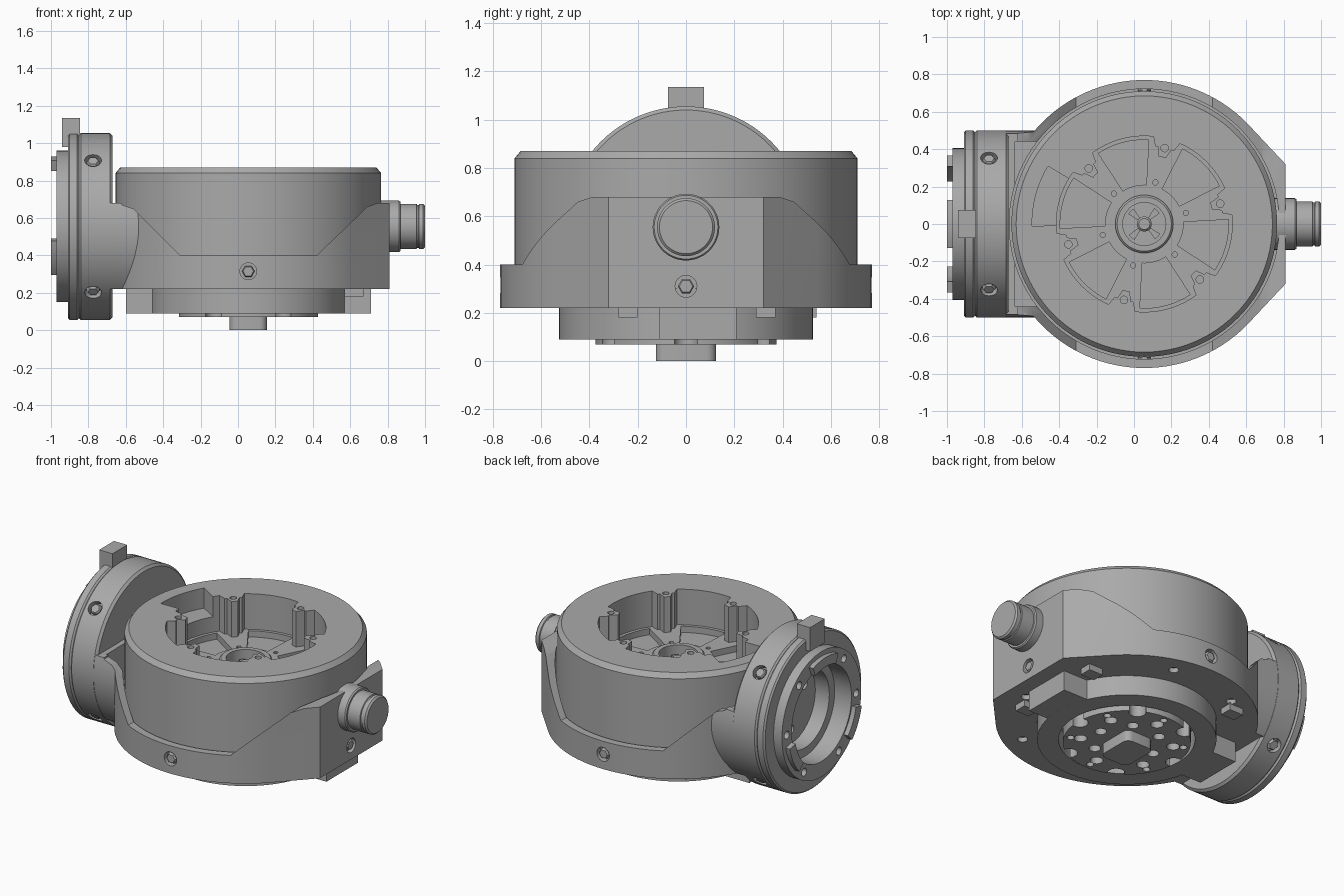
import bpy, bmesh
from math import sin, cos, radians, pi
from mathutils import Vector, Matrix

if "Cube" in bpy.data.objects:
    bpy.data.objects.remove(bpy.data.objects["Cube"])

grey = bpy.data.materials.new("machined_grey")
grey.use_nodes = True
grey.diffuse_color = (0.4, 0.4, 0.4, 1)
grey.node_tree.nodes["Principled BSDF"].inputs["Base Color"].default_value = (0.4, 0.4, 0.4, 1)

CX = 0.055      # drum axis position in x
WZ = 0.555      # height of the side wheel and connector axis
X, Y, Z = Vector((1, 0, 0)), Vector((0, 1, 0)), Vector((0, 0, 1))


def finish(name, bm):
    bmesh.ops.recalc_face_normals(bm, faces=bm.faces)
    mesh = bpy.data.meshes.new(name)
    bm.to_mesh(mesh)
    bm.free()
    mesh.materials.append(grey)
    ob = bpy.data.objects.new(name, mesh)
    bpy.context.scene.collection.objects.link(ob)
    return ob


def loft(name, rings):
    """Skin closed rings of points and cap both ends."""
    bm = bmesh.new()
    vs = [[bm.verts.new(p) for p in ring] for ring in rings]
    n = len(vs[0])
    for a, b in zip(vs, vs[1:]):
        for i in range(n):
            j = (i + 1) % n
            bm.faces.new((a[i], a[j], b[j], b[i]))
    bm.faces.new(vs[0][::-1])
    bm.faces.new(vs[-1])
    return finish(name, bm)


def lathe(name, origin, axis, profile, n=72):
    """Turned part: profile holds (radius, distance along axis)."""
    q = Vector(axis).to_track_quat("Z", "Y")
    o = Vector(origin)
    return loft(name, [[o + q @ Vector((r * cos(2 * pi * i / n), r * sin(2 * pi * i / n), h))
                        for i in range(n)] for r, h in profile])


def prism(name, pts, lo, hi, axis="z"):
    """Extrude a flat outline along an axis."""
    place = {"z": lambda a, b, t: (a, b, t), "y": lambda a, b, t: (a, t, b),
             "x": lambda a, b, t: (t, a, b)}[axis]
    return loft(name, [[place(a, b, t) for a, b in pts] for t in (lo, hi)])


def box(name, x, y, z):
    return prism(name, [(x[0], y[0]), (x[1], y[0]), (x[1], y[1]), (x[0], y[1])], *z)


def polar(r, deg, c=(CX, 0)):
    return c[0] + r * cos(radians(deg)), c[1] + r * sin(radians(deg))


def sector(r0, r1, a0, a1, c=(CX, 0), n=10):
    steps = [a0 + (a1 - a0) * i / n for i in range(n + 1)]
    return [polar(r1, a, c) for a in steps] + [polar(r0, a, c) for a in reversed(steps)]


def boolean(ob, tools, op="DIFFERENCE"):
    for tool in tools:
        mod = ob.modifiers.new(tool.name, "BOOLEAN")
        mod.operation, mod.solver, mod.object = op, "EXACT", tool
        dg = bpy.context.evaluated_depsgraph_get()
        mesh = bpy.data.meshes.new_from_object(ob.evaluated_get(dg))
        ob.modifiers.clear()
        ob.data = mesh
        bpy.data.objects.remove(tool)


def hole(x, y, r, top, depth, n=20):
    return lathe("hole_cutter", (x, y, top - depth), Z, [(r, 0), (r, depth + 0.02)], n)


def screw(ob, point, axis):
    """Counterbore with a hexagonal head set inside."""
    boolean(ob, [lathe("bore", point, axis, [(0.045, -0.04), (0.045, 0.04)], 24)])
    lathe("hex_screw", point, axis, [(0.034, -0.06), (0.034, -0.012), (0.028, -0.004)], 6)


# Drum with a chamfered rim
drum = lathe("drum", (CX, 0, 0), Z, [(0.71, 0.25), (0.71, 0.84), (0.685, 0.87)], 96)

# Six-lobed cavity, its bosses standing between the lobes
flower = []
for i in range(180):
    off = abs((2 * i - 15 + 30) % 60 - 30)
    flower.append(polar(0.37 if off < 5 else 0.42 if off < 8 else 0.47, 2 * i))
cavity = prism("cavity", flower, 0.64, 1)
shelf = prism("shelf", sector(0.3, 0.6, 149, 181), 0.74, 1)
boolean(drum, [cavity, shelf])
boolean(drum, [prism("floor_pocket", sector(0.21, 0.45, 27 + 60 * k, 63 + 60 * k), 0.6, 0.7) for k in range(6)])
boolean(drum, [hole(*polar(0.42, 15 + 60 * k), 0.02, 0.87, 0.06) for k in range(6)])
boolean(drum, [hole(*polar(0.23, 15 + 60 * k), 0.014, 0.64, 0.04, 12) for k in range(6)])
boolean(drum, [hole(CX, 0, 0.115, 0.64, 0.08, 32)])

# Central hub in the cavity
hub = lathe("hub_ring", (CX, 0, 0), Z, [(0.155, 0.62), (0.155, 0.665), (0.145, 0.675)], 48)
boolean(hub, [hole(CX, 0, 0.115, 0.7, 0.2, 32)])
lathe("hub_pin", (CX, 0, 0), Z, [(0.04, 0.54), (0.04, 0.64), (0.03, 0.65)], 24)
for k in range(4):
    prism("hub_blade", sector(0.03, 0.1, 35 + 90 * k, 58 + 90 * k), 0.55, 0.62)

# Outer shell: round with a flat nose, joined to a neck for the wheel
outline = [polar(0.77, a) for a in range(45, 316, 3)] + [(0.81, -0.32), (0.81, 0.32)]
shell = prism("shell", outline, 0.22, 0.68)
neck = lathe("neck", (-0.72, 0, WZ), X, [(0.499, 0), (0.499, 0.32)], 96)
boolean(neck, [box("limit", (-1, 0), (-1, 1), (0.221, 0.679))], "INTERSECT")
boolean(shell, [neck], "UNION")
dip = [(-0.31, 0.4), (0.42, 0.4), (0.66, 0.63), (0.69, 0.66), (0.75, 0.681), (0.75, 1),
       (-0.62, 1), (-0.62, 0.67), (-0.56, 0.65)]
boolean(shell, [prism("dip", dip, -1, 1, "y"),
                lathe("gap", (CX, 0, 0), Z, [(0.722, 0.3), (0.722, 1)], 96),
                box("pocket", (-0.635, -0.4), (-0.44, 0.44), (0.45, 1))])
for point, axis in (((CX, -0.77, 0.315), -Y), ((CX, 0.77, 0.315), Y), ((0.81, 0, 0.31), X)):
    screw(shell, point, axis)
boolean(shell, [lathe("hole", (*polar(0.65, 30 + 45 * k), 0.2), Z, [(0.03, 0), (0.03, 0.06)], 20)
                for k in range(8)])

# Underside pads
for x, y in ((0.62, -0.24), (0.6, 0.33), (-0.33, 0.5)):
    box("pad", (x - 0.05, x + 0.05), (y - 0.04, y + 0.04), (0.18, 0.23))

# Bottom ring with two side lugs
ring = lathe("bottom_ring", (CX, 0, 0), Z, [(0.525, 0.09), (0.525, 0.24)], 96)
boolean(ring, [box("lug", (-0.6, 0.71), (-0.11, 0.21), (0.0905, 0.239))], "UNION")
boolean(ring, [lathe("ring_bore", (CX, 0, 0), Z, [(0.4, 0), (0.4, 0.4)], 72)])

# Perforated rotor and its square boss
rotor = lathe("rotor", (CX, 0, 0), Z, [(0.375, 0.07), (0.375, 0.23)], 72)
for dist, r, count, turn in ((0.36, 0.05, 6, 0), (0.275, 0.038, 6, 30), (0.2, 0.035, 6, 0), (0.335, 0.022, 6, 30)):
    boolean(rotor, [lathe("vent", (*polar(dist, turn + 360 * k / count), 0), Z, [(r, 0), (r, 0.18)], 20)
                    for k in range(count)])
corners = [(CX + sx * 0.06 + 0.04 * cos(radians(a)), sy * 0.085 + 0.04 * sin(radians(a)))
           for sx, sy, s in ((1, 1, 0), (-1, 1, 90), (-1, -1, 180), (1, -1, 270))
           for a in range(s, s + 91, 18)]
prism("square_boss", corners, 0, 0.09)

# Side wheel: body, face plate and raised ring, all turned on the x axis
body = lathe("wheel_body", (0, 0, WZ), X, [(0.49, -0.85), (0.5, -0.84), (0.5, -0.685), (0.485, -0.67)], 96)
plate = lathe("wheel_plate", (0, 0, WZ), X,
              [(0.405, -0.97), (0.405, -0.91), (0.49, -0.91), (0.5, -0.9), (0.5, -0.86), (0.49, -0.85)], 96)
boolean(body, [lathe("body_bore", (0, 0, WZ), X, [(0.25, -1), (0.25, -0.75)], 72)])
boolean(plate, [lathe("plate_bore", (0, 0, WZ), X, [(0.305, -1.1), (0.305, -0.8)], 72)])
for a in (45, 135, 225, 315):
    d = Vector((0, cos(radians(a)), sin(radians(a))))
    screw(body, Vector((-0.775, 0, WZ)) + d * 0.5, d)
boolean(plate, [lathe("hole", (-1, *polar(0.355, a, (0, WZ))), X, [(0.025, 0), (0.025, 0.06)], 20)
                for a in (0, 50, 130, 180, 240, 300)])
boolean(body, [lathe("hole", (-0.8, *polar(0.16, a, (0, WZ))), X, [(0.03, 0), (0.03, 0.08)], 20)
               for a in (30, 150, 270)])
for mid, half in ((90, 20), (-28, 16), (208, 16)):
    prism("wheel_key", sector(0.315, 0.375, mid - half, mid + half, (0, WZ)), -1, -0.95, "x")
box("top_tab", (-0.94, -0.845), (-0.075, 0.075), (0.98, 1.135))

# Connector on the flat nose
lathe("connector_collar", (0, 0, WZ), X, [(0.138, 0.75), (0.138, 0.86), (0.132, 0.868)], 48)
lathe("connector_cap", (0, 0, WZ), X,
      [(0.12, 0.85), (0.12, 0.955), (0.114, 0.958), (0.114, 0.966), (0.12, 0.969), (0.12, 0.99), (0.11, 1)], 48)

# Smooth round walls, keep edges crisp
bpy.ops.object.select_all(action="DESELECT")
for ob in bpy.context.scene.objects:
    if ob.type == "MESH":
        ob.select_set(True)
        bpy.context.view_layer.objects.active = ob
bpy.ops.object.shade_smooth_by_angle(angle=radians(30))
